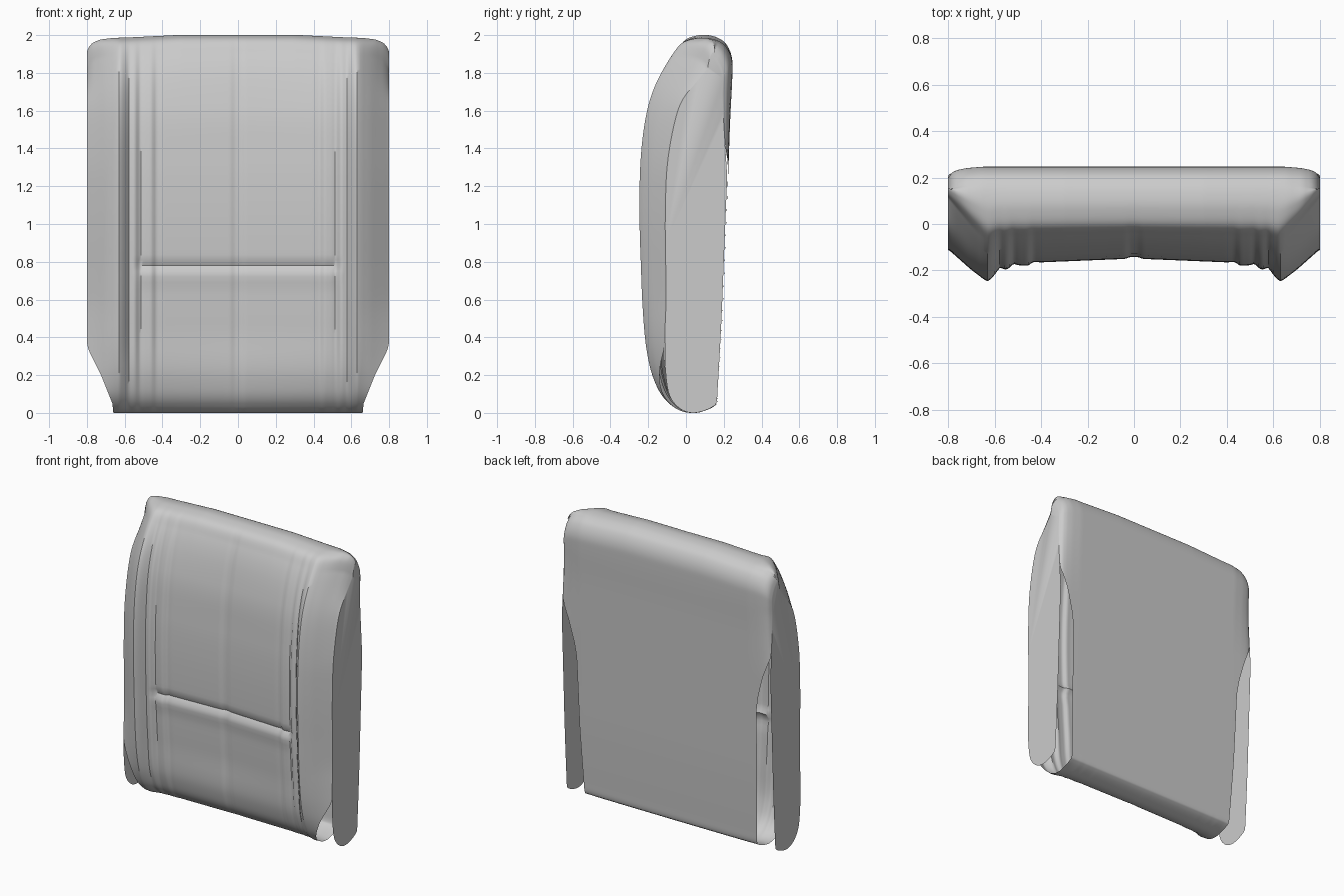
import bpy, bmesh, math
from mathutils import Vector

if "Cube" in bpy.data.objects:
    bpy.data.objects.remove(bpy.data.objects["Cube"])


def lerp_table(tab, x):
    if x <= tab[0][0]:
        return tab[0][1]
    for (a, u), (b, v) in zip(tab, tab[1:]):
        if x <= b:
            return u + (v - u) * (x - a) / (b - a)
    return tab[-1][1]


def soft(tab, x, h):
    """Piecewise-linear table, blurred over +-h."""
    return sum(lerp_table(tab, x + h * k / 3) for k in range(-3, 4)) / 7


def closed_spline(pts, n):
    """Catmull-Rom through a closed list of points."""
    out, m = [], len(pts)
    for i in range(m):
        p0, p1, p2, p3 = (Vector(pts[(i + j) % m]) for j in (-1, 0, 1, 2))
        for k in range(n):
            t = k / n
            out.append(0.5 * (2 * p1 + (p2 - p0) * t + (2 * p0 - 5 * p1 + 4 * p2 - p3) * t * t
                              + (3 * p1 - p0 - 3 * p2 + p3) * t ** 3))
    return out


# side profile (y, z): up the front, over the top, down the back
PROFILE = [(0.03, 0), (-0.03, 0.012), (-0.09, 0.05), (-0.14, 0.11), (-0.18, 0.2), (-0.205, 0.3),
           (-0.222, 0.42), (-0.235, 0.6), (-0.242, 0.78), (-0.248, 0.95), (-0.25, 1.12), (-0.246, 1.3),
           (-0.233, 1.46), (-0.21, 1.6), (-0.175, 1.72), (-0.125, 1.83), (-0.07, 1.92), (-0.02, 1.975),
           (0.05, 1.998), (0.11, 2.0), (0.17, 1.985), (0.215, 1.95), (0.243, 1.88), (0.245, 1.78),
           (0.234, 1.55), (0.225, 1.3), (0.215, 1.05), (0.205, 0.8), (0.195, 0.55), (0.183, 0.32),
           (0.172, 0.14), (0.165, 0.06), (0.145, 0.035), (0.09, 0.012)]
N = 6
loop = closed_spline(PROFILE, N)
TOP = 19 * N

# how far the front is set back across the width, with padded ridges
DEPTH = [(0, .108), (.02, .108), (.035, .1), (.4, .085), (.435, .087), (.455, .07), (.5, .073), (.52, .08),
         (.54, .056), (.56, .054), (.575, .066), (.6, .03), (.63, 0), (.7, .052), (.78, .122), (.8, .14)]
CENTRE_W = [(0, .25), (.1, .55), (.4, 1), (1.4, 1), (1.7, .8), (1.95, .3), (2, .15)]
SIDE_W = [(0, .1), (.05, .2), (.2, .55), (.36, .75), (.6, .95), (1.3, 1.05), (1.6, 1.2), (1.8, 1.4), (2, 1.4)]
BACK_ROUND = [(.65, 0), (.72, .006), (.76, .014), (.785, .026), (.8, .05)]
TOP_ROUND = [(.3, 0), (.58, .014), (.66, .016), (.73, .025), (.77, .042), (.79, .065), (.8, .09)]
FRONT_CUT = [(0, .66), (.05, .665), (.2, .725), (.33, .79), (.37, .8)]
BACK_CUT = [(0, .66), (.5, .68), (1, .69), (1.1, .705), (1.25, .745), (1.37, .792), (1.4, .8)]


def shaped(x, p):
    """Point of the upholstery surface at width x and profile point p."""
    y, z = p
    a = abs(x)
    w = soft(CENTRE_W if a < .63 else SIDE_W, z, .06)
    reach = max(0, min(1, (.17 - y) / .25))
    off = soft(DEPTH, a, .007) * w
    # crosswise seam and the slight swelling beside it
    if a < .56 and y < 0:
        fade = min(1, (.56 - a) / .06)
        dz = z - .785
        off += fade * (.018 * math.exp(-(dz / .016) ** 2) - .008 * math.exp(-((dz + .06) / .05) ** 2))
    y2 = y + off * reach
    if y > .1:
        k = max(.1, min(1, (z - 1.2) / .5))
        y2 -= lerp_table(BACK_ROUND, a) * k * min(1, (y - .1) / .1)
    t = max(0, min(1, (z - 1.6) / .35))
    z2 = z - lerp_table(TOP_ROUND, a) * t * t * (3 - 2 * t)
    return (x, y2, max(0, z2))


def edge_x(i):
    """Outer edge of the main cover; less than .8 where it parts from the side flap."""
    z = loop[i][1]
    return min(.8, lerp_table(FRONT_CUT if i < TOP else BACK_CUT, z))


# columns: fixed centre part plus wings stretched out to the cut edge
half = [('c', .0105 * k) for k in range(0, 61)] + [('w', 1 - (1 - k / 14) ** 1.5) for k in range(1, 15)]
cols = [(-1, h) for h in reversed(half[1:])] + [(1, h) for h in half]

bm = bmesh.new()
L = len(loop)
grid = []
for s, (kind, v) in cols:
    col = []
    for i, p in enumerate(loop):
        x = v if kind == 'c' else .63 + (edge_x(i) - .63) * v
        col.append(bm.verts.new(shaped(s * x, p)))
    grid.append(col)
for a, b in zip(grid, grid[1:]):
    for i in range(L):
        j = (i + 1) % L
        bm.faces.new((a[i], b[i], b[j], a[j]))

# flat side panels ending in loose flaps
for s in (-1, 1):
    ring = [bm.verts.new(shaped(s * .8, p)) for p in loop]
    bm.faces.new(ring if s < 0 else ring[::-1])
bmesh.ops.remove_doubles(bm, verts=bm.verts, dist=.0004)
bmesh.ops.recalc_face_normals(bm, faces=bm.faces)

mesh = bpy.data.meshes.new("backrest_cover")
bm.to_mesh(mesh)
bm.free()
cover = bpy.data.objects.new("backrest_cover", mesh)
bpy.context.collection.objects.link(cover)

grey = bpy.data.materials.new("light grey fabric")
grey.diffuse_color = (.6, .6, .6, 1)
grey.use_nodes = True
grey.node_tree.nodes["Principled BSDF"].inputs["Base Color"].default_value = grey.diffuse_color
mesh.materials.append(grey)

bpy.context.view_layer.objects.active = cover
cover.select_set(True)
bpy.ops.object.shade_smooth_by_angle(angle=math.radians(38))
